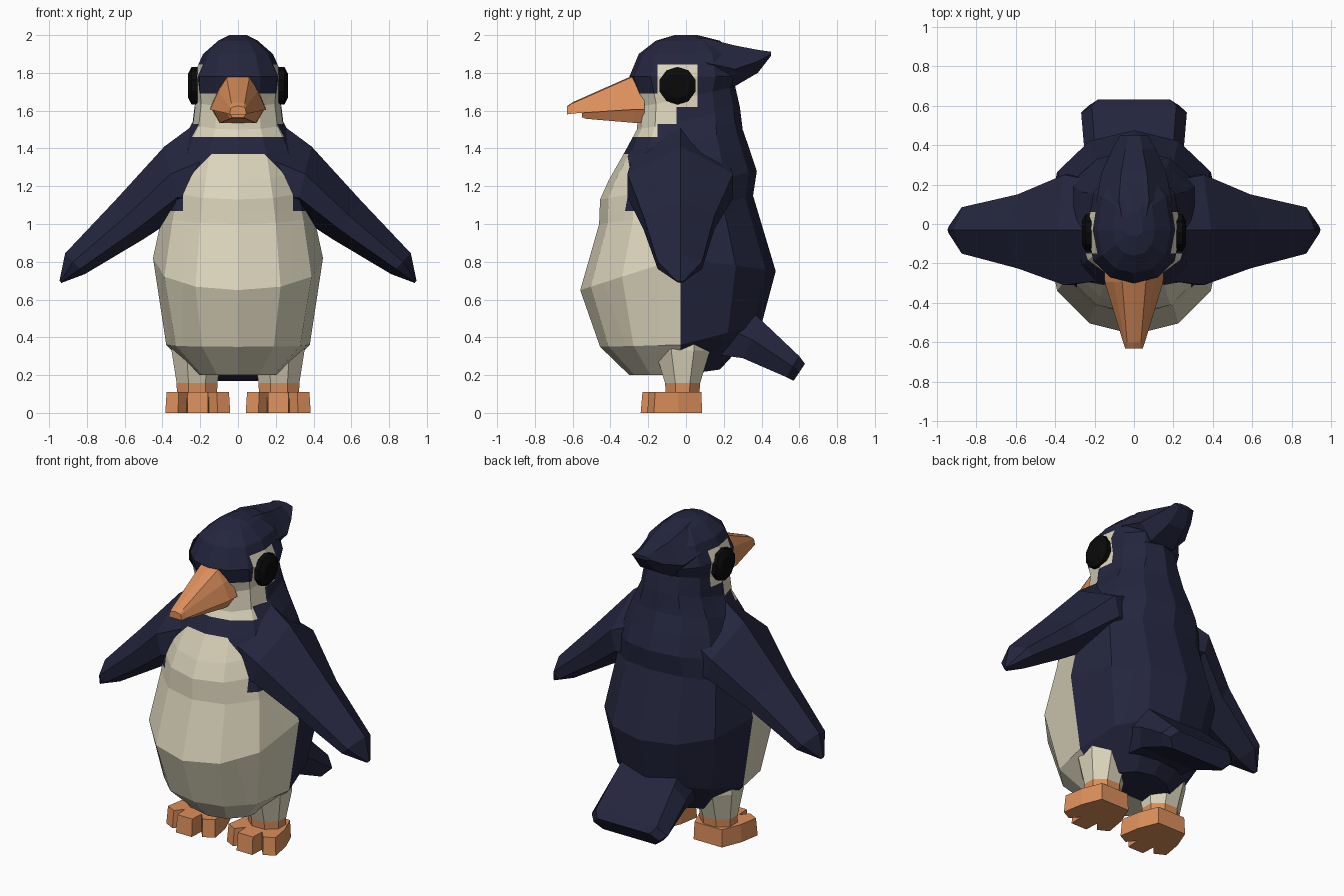
import bpy, bmesh, math
from mathutils import Vector

if "Cube" in bpy.data.objects:
    bpy.data.objects.remove(bpy.data.objects["Cube"])


def material(name, rgb):
    m = bpy.data.materials.new(name)
    m.diffuse_color = (*rgb, 1)
    m.use_nodes = True
    m.node_tree.nodes["Principled BSDF"].inputs["Base Color"].default_value = m.diffuse_color
    return m


NAVY = material("navy_feathers", (0.0176, 0.0190, 0.048))
CREAM = material("cream_feathers", (0.71, 0.66, 0.50))
ORANGE = material("orange_skin", (0.71, 0.275, 0.105))
BLACK = material("black_eye", (0.003, 0.003, 0.003))


def finish(bm, name, mats):
    bmesh.ops.recalc_face_normals(bm, faces=bm.faces)
    me = bpy.data.meshes.new(name)
    bm.to_mesh(me)
    bm.free()
    for m in mats:
        me.materials.append(m)
    ob = bpy.data.objects.new(name, me)
    bpy.context.collection.objects.link(ob)
    return ob


def loft(rings):
    """Skin a list of equal-length point rings and cap both ends."""
    bm = bmesh.new()
    vs = [[bm.verts.new(p) for p in r] for r in rings]
    n = len(vs[0])
    for a, b in zip(vs, vs[1:]):
        for i in range(n):
            j = (i + 1) % n
            bm.faces.new((a[i], a[j], b[j], b[i]))
    bm.faces.new(vs[0][::-1])
    bm.faces.new(vs[-1])
    bmesh.ops.recalc_face_normals(bm, faces=bm.faces)
    return bm


def body_ring(zf, zs, zb, yf, yb, hw, n=12, cy=-0.03):
    """Twelve-sided ring whose front, side and back heights differ."""
    pts = []
    for i in range(n):
        a = 2 * math.pi * i / n
        c = math.cos(a)                      # +1 front, -1 back
        k = abs(c) ** 0.78
        y = cy + k * ((yf if c > 0 else yb) - cy)
        z = zs + k * ((zf if c > 0 else zb) - zs)
        pts.append((hw * math.sin(a), y, z))
    return pts


# Body and head in one skin: front z, side z, back z, front y, back y, half width
bm = loft([body_ring(*r) for r in [
    (0.20, 0.20, 0.23, -0.30, 0.18, 0.22),
    (0.35, 0.36, 0.47, -0.455, 0.40, 0.38),
    (0.65, 0.82, 0.75, -0.56, 0.475, 0.45),
    (1.00, 1.05, 1.15, -0.46, 0.355, 0.40),
    (1.13, 1.20, 1.28, -0.455, 0.375, 0.37),
    (1.23, 1.32, 1.40, -0.41, 0.335, 0.34),
    (1.38, 1.43, 1.50, -0.325, 0.30, 0.30),
    (1.50, 1.54, 1.62, -0.26, 0.285, 0.24),
    (1.62, 1.66, 1.73, -0.25, 0.26, 0.225),
    (1.78, 1.78, 1.78, -0.30, 0.29, 0.238),
    (1.90, 1.90, 1.90, -0.25, 0.26, 0.185),
    (1.97, 1.97, 1.97, -0.16, 0.18, 0.105),
    (2.00, 2.00, 2.00, -0.06, 0.06, 0.045)]])

# Cut the plumage borders into the skin, then colour by region
cuts = [((0, 0, z), (0, 0, 1)) for z in (1.07, 1.37, 1.46, 1.53, 1.62, 1.69, 1.845)]
cuts += [((0, y, 0), (0, 1, 0)) for y in (-0.15, -0.05, 0.06)]
for s in (-1, 1):
    cuts += [((s * 0.29, 0, 0), (1, 0, 0)), ((0, 0, 1.51), (s, 0, 1))]
for co, no in cuts:
    bmesh.ops.bisect_plane(bm, geom=bm.verts[:] + bm.edges[:] + bm.faces[:],
                           dist=1e-5, plane_co=co, plane_no=no)


def is_cream(p):
    x, y, z = abs(p.x), p.y, p.z
    belly = y < -0.03 and z < 1.07
    chest = y < -0.03 and z < 1.37 and x < 0.29 and x + z < 1.51
    collar = y < -0.15 and 1.46 < z < 1.53
    cheek = y < -0.05 and 1.53 < z < 1.69
    eye_patch = -0.15 < y < 0.06 and 1.62 < z < 1.845 and x > 0.15
    return belly or chest or collar or cheek or eye_patch


for f in bm.faces:
    f.material_index = int(is_cream(f.calc_center_median()))
finish(bm, "body", [NAVY, CREAM])

# Swept-back head crest: y, half width, top z, middle z, bottom z
finish(loft([[(-0.4 * w, y, t), (0.4 * w, y, t), (w, y, m), (0.5 * w, y, b),
              (-0.5 * w, y, b), (-w, y, m)] for y, w, t, m, b in [
    (0.00, 0.14, 1.992, 1.90, 1.76), (0.12, 0.19, 1.98, 1.85, 1.74),
    (0.26, 0.165, 1.945, 1.82, 1.73), (0.38, 0.11, 1.922, 1.86, 1.80),
    (0.45, 0.07, 1.912, 1.90, 1.89)]]), "head_crest", [NAVY])

# Upper beak: y, half width, top half width, top z, bottom z
finish(loft([[(-tw, y, t - 0.006), (0, y, t), (tw, y, t - 0.006),
              (0.5 * (w + tw), y, 0.5 * (t + b) + 0.01), (w, y, b),
              (-w, y, b), (-0.5 * (w + tw), y, 0.5 * (t + b) + 0.01)]
             for y, w, tw, t, b in [
    (-0.22, 0.15, 0.06, 1.80, 1.605), (-0.295, 0.148, 0.06, 1.78, 1.605),
    (-0.60, 0.055, 0.035, 1.645, 1.585), (-0.63, 0.045, 0.03, 1.625, 1.58)]]),
    "upper_beak", [ORANGE])

# Lower beak
finish(loft([[(-w, y, t), (w, y, t), (0.7 * w, y, b), (-0.7 * w, y, b)]
             for y, w, t, b in [(-0.22, 0.14, 1.61, 1.535), (-0.27, 0.135, 1.61, 1.535),
                                (-0.53, 0.06, 1.59, 1.557), (-0.55, 0.045, 1.59, 1.565)]]),
       "lower_beak", [ORANGE])

# Tail: wide slab sloping down behind (top y z, bottom y z, half width)
finish(loft([[(-0.8 * w, ty, tz), (0.8 * w, ty, tz), (w, (ty + by) / 2, (tz + bz) / 2),
              (0.8 * w, by, bz), (-0.8 * w, by, bz), (-w, (ty + by) / 2, (tz + bz) / 2)]
             for ty, tz, by, bz, w in [
    (0.30, 0.58, 0.15, 0.31, 0.24), (0.41, 0.48, 0.30, 0.29, 0.25),
    (0.60, 0.30, 0.53, 0.19, 0.268), (0.63, 0.26, 0.57, 0.17, 0.23)]]), "tail", [NAVY])


def wing_ring(s, xt, zt, xb, zb, yf, yb):
    """Six-sided wing section: ridge, two front, keel, two back."""
    def at(k, y):
        return (s * (xt + k * (xb - xt)), y, zt + k * (zb - zt))
    return [at(0, -0.03), at(0.4, yf), at(0.75, yf), at(1, -0.03), at(0.75, yb), at(0.4, yb)]


for s, side in ((-1, "left"), (1, "right")):
    # Wing
    finish(loft([wing_ring(s, *r) for r in [
        (0.20, 1.55, 0.20, 1.00, -0.29, 0.22),
        (0.39, 1.41, 0.30, 1.05, -0.31, 0.25),
        (0.65, 1.125, 0.50, 0.92, -0.225, 0.15),
        (0.915, 0.845, 0.81, 0.735, -0.15, 0.085),
        (0.945, 0.70, 0.935, 0.688, -0.045, -0.015)]]), side + "_wing", [NAVY])

    # Eye: shallow ten-sided button
    finish(loft([[(s * x, -0.045 + r * math.cos(a), 1.732 + r * math.sin(a))
                  for a in [math.pi * (i + 0.5) / 5 for i in range(10)]]
                 for x, r in [(0.215, 0.10), (0.245, 0.10), (0.264, 0.065)]]),
           side + "_eye", [BLACK])

    # Leg (cream thigh, orange ankle)
    def leg_ring(z, rx, ry, cy=-0.018):
        k = 1 / math.cos(math.pi / 8)
        return [(s * 0.217 + k * rx * math.cos(a), cy + k * ry * math.sin(a), z)
                for a in [math.pi * (i + 0.5) / 4 for i in range(8)]]
    finish(loft([leg_ring(0.158, 0.108, 0.093), leg_ring(0.33, 0.135, 0.145),
                 leg_ring(0.45, 0.13, 0.14)]), side + "_leg", [CREAM])
    finish(loft([leg_ring(0.09, 0.106, 0.088), leg_ring(0.158, 0.108, 0.093)]),
           side + "_ankle", [ORANGE])

    # Foot: three-toed outline extruded upward with a slight taper
    half = [(0.055, -0.24), (0.06, -0.15), (0.105, -0.205), (0.172, -0.17),
            (0.15, -0.04), (0.10, 0.085)]
    outline = half + [(-x, y) for x, y in half[::-1]]
    finish(loft([[(s * 0.213 + x * k, y * k, z) for x, y in outline]
                 for z, k in ((0, 1.0), (0.11, 0.96))]), side + "_foot", [ORANGE])
